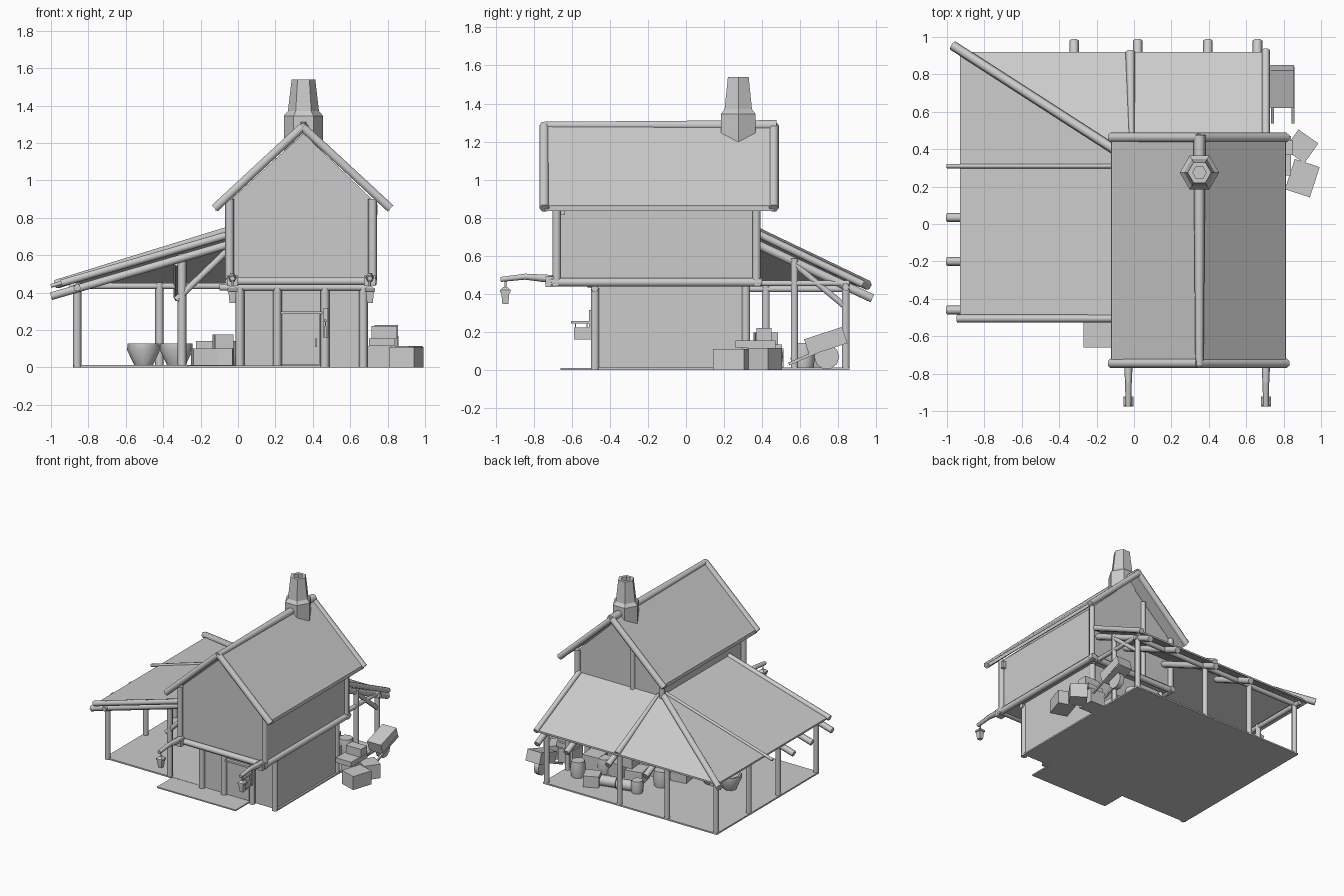
import bpy, bmesh, math
from mathutils import Vector, Matrix

if "Cube" in bpy.data.objects:
    bpy.data.objects.remove(bpy.data.objects["Cube"])


def finish(name, bm, smooth=False):
    bmesh.ops.recalc_face_normals(bm, faces=bm.faces)
    me = bpy.data.meshes.new(name)
    bm.to_mesh(me)
    bm.free()
    ob = bpy.data.objects.new(name, me)
    bpy.context.collection.objects.link(ob)
    if smooth:
        bpy.ops.object.select_all(action='DESELECT')
        bpy.context.view_layer.objects.active = ob
        ob.select_set(True)
        bpy.ops.object.shade_smooth_by_angle(angle=math.radians(65))
    return ob


def box(name, x, y, z, rot=(0, 0, 0)):
    """Box from (min, max) ranges, rotated about its own centre."""
    bm = bmesh.new()
    c = Vector([(a + b) / 2 for a, b in (x, y, z)])
    m = Matrix.Translation(c)
    for ax, d in zip('XYZ', rot):
        m = m @ Matrix.Rotation(math.radians(d), 4, ax)
    m = m @ Matrix.Diagonal((x[1] - x[0], y[1] - y[0], z[1] - z[0], 1))
    bmesh.ops.create_cube(bm, size=1, matrix=m)
    return finish(name, bm)


def beam(name, a, b, r=0.022, r2=None, n=6):
    """Tapered timber of n sides between two points."""
    a, b = Vector(a), Vector(b)
    d = b - a
    m = (Matrix.Translation((a + b) / 2) @ d.to_track_quat('Z', 'Y').to_matrix().to_4x4()
         @ Matrix.Rotation(math.pi / n, 4, 'Z'))
    bm = bmesh.new()
    bmesh.ops.create_cone(bm, cap_ends=True, segments=n, radius1=r,
                          radius2=r if r2 is None else r2, depth=d.length, matrix=m)
    return finish(name, bm, n > 4)


def slab(name, pts, t):
    """Flat polygon thickened straight down by t."""
    bm = bmesh.new()
    top = [bm.verts.new(p) for p in pts]
    f = bm.faces.new(top)
    ext = bmesh.ops.extrude_face_region(bm, geom=[f])['geom']
    bmesh.ops.translate(bm, vec=(0, 0, -t), verts=[v for v in ext if isinstance(v, bmesh.types.BMVert)])
    return finish(name, bm)


def lathe(name, c, prof, n=8, rot=0):
    """Stack of n-sided rings (radius, height) around a vertical axis."""
    bm = bmesh.new()
    rings = [[bm.verts.new((c[0] + r * math.cos(rot + 2 * math.pi * i / n),
                            c[1] + r * math.sin(rot + 2 * math.pi * i / n), c[2] + z))
              for i in range(n)] for r, z in prof]
    for p, q in zip(rings, rings[1:]):
        for i in range(n):
            bm.faces.new((p[i], p[(i + 1) % n], q[(i + 1) % n], q[i]))
    bm.faces.new(rings[0])
    bm.faces.new(rings[-1])
    return finish(name, bm, n > 6)


def barrel(name, x, y, r, h, z=0.01):
    lathe(name, (x, y, z), [(r * .85, 0), (r, h * .5), (r * .85, h)], 8)


# Floors
box("floor", (-.88, .69), (-.46, .86), (0, .012))
box("front_step", (-.27, .44), (-.66, -.44), (0, .01))

# Lower storey with posts, door and plate beams
box("lower_walls", (.01, .675), (-.465, .315), (.005, .45))
for x in (.01, .21, .465, .67):
    beam("lower_front_post", (x, -.478, 0), (x, -.478, .43), .024)
for x in (.01, .67):
    beam("lower_back_post", (x, .315, 0), (x, .315, .44), .024)
box("door", (.235, .435), (-.48, -.46), (.015, .285))
box("door_lintel", (.22, .45), (-.49, -.46), (.285, .3))
box("door_handle", (.412, .422), (-.5, -.48), (.11, .155))
beam("lower_front_plate", (-.1, -.48, .427), (.7, -.48, .427), .02)

# Upper storey: gabled solid
bm = bmesh.new()
prof = [(-.035, .45), (.715, .45), (.715, .9), (.35, 1.25), (-.035, .9)]
f = bm.faces.new([bm.verts.new((x, -.665, z)) for x, z in prof])
ext = bmesh.ops.extrude_face_region(bm, geom=[f])['geom']
bmesh.ops.translate(bm, vec=(0, 1.03, 0), verts=[v for v in ext if isinstance(v, bmesh.types.BMVert)])
finish("upper_walls", bm)
for x in (-.045, .72):
    for y in (-.68, .37):
        beam("upper_corner_post", (x, y, .45), (x, y, .9), .024)
    beam("side_sill_beam", (x, -.71, .46), (x, .4, .46), .025)
for y in (-.685, .375):
    beam("end_sill_beam", (-.06, y, .46), (.74, y, .46), .024)
beam("back_gable_post", (.22, .37, .48), (.22, .37, 1.12), .02)
box("eave_block", (.715, .745), (-.66, -.635), (.815, .87))

# Main roof with barge timbers and ridge
for s, ex in ((-1, -.12), (1, .81)):
    slab("main_roof", [(.35, -.745, 1.295), (ex, -.745, .865), (ex, .465, .865), (.35, .465, 1.295)], .03)
    for y in (-.745, .462):
        beam("barge_timber", (.345, y, 1.285), (ex + s * .005, y, .85), .026)
    beam("eave_timber", (ex - s * .012, -.74, .86), (ex - s * .012, .46, .86), .014)
beam("ridge_timber", (.35, -.76, 1.285), (.35, .475, 1.285), .022, .032)

# Hexagonal chimney with a recessed flue
lathe("chimney", (.35, .275, 0), [(.10, 1.05), (.105, 1.24), (.105, 1.345), (.083, 1.37), (.063, 1.54),
                                 (.036, 1.54), (.036, 1.47)], 6)

# Lean-to roof wrapping the left and back
slab("left_lean_roof", [(-.03, -.49, .72), (-.93, -.49, .455), (-.93, .92, .455), (-.03, .37, .72)], .014)
slab("back_lean_roof", [(-.03, .37, .72), (-.93, .92, .455), (.71, .92, .455), (.71, .37, .72)], .014)
beam("hip_timber", (-.03, .35, .735), (-.97, .955, .445), .026)
beam("left_front_trim", (-.03, -.505, .715), (-.945, -.505, .45), .022)
beam("left_mid_trim", (-.03, .31, .725), (-1, .31, .435), .012)
beam("back_mid_trim", (-.01, .37, .73), (-.02, .92, .455), .012, .026)
beam("back_end_trim", (.705, .37, .72), (.705, .93, .45), .022)

# Rafters poking past the eaves
for y in (.035, -.2, -.46):
    beam("left_rafter", (-.04, y, .66), (-1, y, .38), .024)
for x in (-.32, .02, .395, .66):
    y0 = .37 if x > -.1 else .58
    beam("back_rafter", (x, y0, .375 + .47 * (.98 - y0)), (x, .98, .375), .026)

# Porch posts, plates and braces
for y in (-.45, .04, .42, .84):
    beam("left_porch_post", (-.86, y, 0), (-.86, y, .44), .023)
for x in (-.42, .01, .67):
    beam("back_porch_post", (x, .84, 0), (x, .84, .455), .023)
beam("front_porch_post", (-.3, -.45, .01), (-.3, -.45, .61), .024)
beam("side_porch_post", (.67, .57, .01), (.67, .57, .585), .022)
beam("left_plate", (-.86, -.5, .425), (-.86, .9, .425), .02)
beam("back_plate", (-.9, .84, .435), (.7, .84, .435), .02)
beam("front_tie", (-.33, -.45, .36), (-.05, -.45, .63), .02)
beam("side_tie", (.67, .57, .555), (.67, .84, .33), .018)
beam("side_rail", (.67, .33, .455), (.67, .86, .455), .018)

# Lantern arms with hanging lanterns
for x in (-.03, .705):
    box("arm_bracket", (x - .03, x + .03), (-.74, -.69), (.435, .49))
    beam("lantern_arm", (x, -.68, .475), (x, -.85, .49), .026, .018)
    beam("lantern_arm_tip", (x, -.84, .49), (x, -.975, .475), .018, .015)
    beam("lantern_hook", (x, -.95, .42), (x, -.95, .48), .006)
    lathe("lantern", (x, -.95, .345), [(.022, 0), (.03, .06), (.038, .062), (.038, .075), (.015, .09)], 4, math.pi / 4)

# Hanging sign board by the door
beam("sign_arm", (.467, -.47, .25), (.467, -.605, .25), .009, n=4)
box("sign_board", (.46, .474), (-.59, -.51), (.16, .222))
for y in (-.58, -.52):
    beam("sign_hanger", (.467, y, .22), (.467, y, .25), .004, n=4)
box("sign_bracket", (.455, .48), (-.51, -.495), (.16, .315))

# Goods stacked at the right side
box("crate", (.83, .97), (.16, .33), (0, .11), (0, 0, -18))
box("crate", (.69, .82), (.34, .48), (0, .115))
box("crate", (.83, .96), (.35, .48), (0, .115), (0, 0, -35))
box("flat_crate", (.7, .84), (.26, .47), (.115, .155))
box("small_crate", (.715, .85), (.37, .45), (.155, .22))

# Tipped wheelbarrow
box("barrow_tray", (.73, .855), (.63, .84), (.105, .195), (18, 0, 0))
beam("barrow_wheel", (.77, .74, .068), (.81, .74, .068), .066, n=10)
for x in (.74, .85):
    beam("barrow_handle", (x, .84, .16), (x, .54, .03), .011, n=4)

# Bowls, crates and barrels under the lean-to
for x, y in ((-.505, .15), (-.33, .15)):
    lathe("wide_bowl", (x, y, .012), [(.05, 0), (.088, .08), (.086, .115), (.07, .115), (.045, .05)], 8)
for x, y, z, s, h, a in ((-.18, .05, .012, .13, .09, 5), (-.08, .05, .012, .11, .09, -4),
                         (-.08, .06, .102, .1, .075, 8), (-.18, .08, .102, .09, .04, 0),
                         (-.12, .22, .012, .13, .1, 10), (.14, .43, .012, .14, .1, 12),
                         (.31, .42, .012, .12, .11, -8), (.22, .42, .115, .12, .08, 5),
                         (.37, .68, .012, .12, .09, 25), (.52, .43, .012, .14, .12, 4)):
    box("stored_crate", (x - s / 2, x + s / 2), (y - s / 2, y + s / 2), (z, z + h), (0, 0, a))
for x, y, r, h in ((.02, .6, .05, .1), (-.06, .4, .065, .13), (.42, .45, .06, .12), (.54, .62, .06, .13)):
    barrel("stored_barrel", x, y, r, h)
for x, y in ((.12, .6), (.25, .62)):
    beam("log", (x - .06, y, .05), (x + .06, y + .03, .05), .042, n=8)
